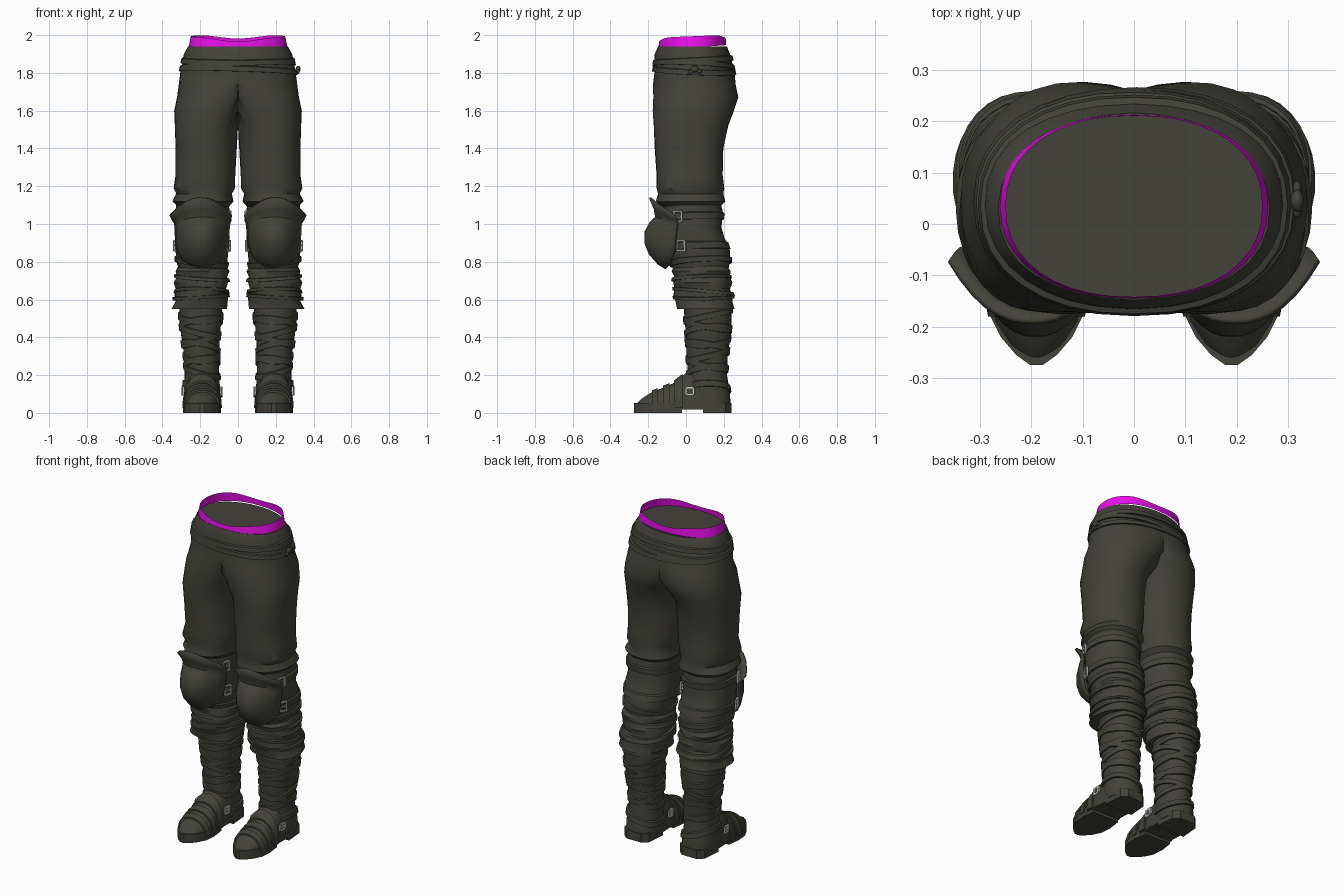
import bpy, bmesh, math
from mathutils import Vector, Matrix

if "Cube" in bpy.data.objects:
    bpy.data.objects.remove(bpy.data.objects["Cube"])


def material(name, colour):
    mat = bpy.data.materials.new(name)
    mat.use_nodes = True
    mat.diffuse_color = (*colour, 1)
    mat.node_tree.nodes["Principled BSDF"].inputs["Base Color"].default_value = (*colour, 1)
    return mat


CLOTH = material("dark olive cloth", (0.056, 0.054, 0.042))
MAGENTA = material("magenta lining", (0.85, 0.005, 0.85))
METAL = material("pale metal", (0.6, 0.6, 0.57))


def finish(name, bm, mat, mirror=True, angle=40):
    """Turn a bmesh into a named object with smooth shading and optional mirroring."""
    bmesh.ops.recalc_face_normals(bm, faces=bm.faces)
    me = bpy.data.meshes.new(name)
    bm.to_mesh(me)
    bm.free()
    me.materials.append(mat)
    me.shade_smooth()
    me.set_sharp_from_angle(angle=math.radians(angle))
    ob = bpy.data.objects.new(name, me)
    bpy.context.collection.objects.link(ob)
    if mirror:
        ob.modifiers.new("mirror", "MIRROR").use_mirror_merge = False
    return ob


def loft(rings, closed=True, caps=True, wrap=False):
    """Skin a list of equally long point rings."""
    bm = bmesh.new()
    rows = [[bm.verts.new(p) for p in ring] for ring in rings]
    pairs = list(zip(rows, rows[1:])) + ([(rows[-1], rows[0])] if wrap else [])
    for a, b in pairs:
        for i in range(len(a) if closed else len(a) - 1):
            j = (i + 1) % len(a)
            bm.faces.new((a[i], a[j], b[j], b[i]))
    if caps:
        bm.faces.new(rows[0])
        bm.faces.new(rows[-1])
    return bm


def lookup(table, z):
    """Interpolate a profile whose rows run from high to low."""
    if z >= table[0][0]:
        return table[0][1:]
    for a, b in zip(table, table[1:]):
        if a[0] >= z > b[0]:
            t = (a[0] - z) / (a[0] - b[0])
            return [p + (q - p) * t for p, q in zip(a[1:], b[1:])]
    return table[-1][1:]


def oval(size, a, grow=0.0):
    x0, x1, y0, y1 = size
    c, s = math.cos(a), math.sin(a)
    x = (x0 + x1) / 2 + ((x1 - x0) / 2 + grow) * math.copysign(abs(c) ** 0.9, c)
    y = (y0 + y1) / 2 + ((y1 - y0) / 2 + grow) * math.copysign(abs(s) ** 0.9, s)
    return x, y


def angles(n):
    return [2 * math.pi * i / n for i in range(n)]


def tube(name, table, ripple=0.003, n=32):
    """Leg section; anything past the centre plane is trimmed flat and removed."""
    rings = []
    for row in table:
        ring = []
        for a in angles(n):
            x, y = oval(row[1:], a, ripple * math.sin(3 * a + row[0] * 40))
            ring.append((max(x, 0), y, row[0]))
        rings.append(ring)
    bm = loft(rings)
    inner = [f for f in bm.faces if all(v.co.x < 1e-5 for v in f.verts)]
    bmesh.ops.delete(bm, geom=inner, context="FACES")
    bmesh.ops.remove_doubles(bm, verts=bm.verts, dist=1e-5)
    return finish(name, bm, CLOTH)


def band(name, table, z, height, thick, tilt=0.0, phase=0.0, mirror=True, n=32):
    """Raised wrap that follows a profile, tilted like wound cloth."""
    rings = []
    for dz, grow in ((-0.5, -0.01), (-0.45, thick), (0.3, thick), (0.5, -0.01)):
        ring = []
        for a in angles(n):
            h = z + dz * height + tilt * math.sin(a + phase)
            ring.append((*oval(lookup(table, h), a, grow), h))
        rings.append(ring)
    return finish(name, loft(rings, caps=False, wrap=True), CLOTH, mirror)


# Profiles: height, inner x, outer x, front y, back y
TROUSERS = [
    (1.94, -.262, .262, -.15, .215), (1.90, -.285, .285, -.163, .235),
    (1.80, -.305, .305, -.17, .255), (1.74, -.25, .312, -.172, .265),
    (1.67, -.13, .325, -.175, .275), (1.60, -.05, .335, -.175, .255),
    (1.52, 0, .337, -.172, .222), (1.40, .008, .332, -.163, .2),
    (1.26, .014, .33, -.153, .197), (1.19, .018, .342, -.158, .2),
    (1.16, .03, .325, -.15, .195), (1.12, .022, .345, -.158, .21),
    (1.09, .05, .315, -.12, .18)]
KNEE = [
    (1.12, .05, .325, -.12, .185), (1.06, .045, .33, -.12, .195),
    (.98, .05, .33, -.12, .188), (.93, .045, .335, -.12, .205),
    (.86, .05, .33, -.1, .23), (.80, .055, .325, -.085, .235), (.74, .07, .31, -.06, .22)]
CUFF = [
    (.79, .07, .31, -.05, .215), (.75, .05, .335, -.075, .237),
    (.72, .06, .325, -.065, .228), (.69, .05, .338, -.07, .242),
    (.655, .06, .325, -.06, .235), (.62, .052, .338, -.062, .25),
    (.59, .06, .335, -.055, .245), (.55, .058, .353, -.052, .252), (.552, .09, .3, 0, .23)]
SHAFT = [
    (.60, .085, .31, -.01, .238), (.50, .085, .31, -.008, .242),
    (.40, .098, .3, 0, .233), (.30, .1, .285, .005, .222),
    (.20, .1, .28, .01, .217), (.10, .092, .29, .02, .232), (.03, .092, .285, .03, .237)]

tube("trousers", TROUSERS)
tube("knee_sleeves", KNEE)
tube("gathered_cuffs", CUFF, 0.005)
tube("boot_shafts", SHAFT, 0.002)

# Waist lining with a wavy upper edge
low, high = [], []
for a in angles(40):
    s = math.sin(a)
    low.append((*oval((-.262, .262, -.147, .213), a), 1.935 + .012 * s))
    dip = .02 * abs(s) ** 8 - .004
    high.append((*oval((-.25, .25, -.142, .211), a), 1.99 + .008 * s - dip))
finish("waist_lining", loft([low, high], caps=False), MAGENTA, False)

# Sash wound round the hips, with its knot
for i, (z, tilt, phase) in enumerate(((1.868, .012, 0), (1.842, .018, 2.2), (1.815, .014, 4))):
    band(f"sash_wrap_{i}", TROUSERS, z, .034, .01, tilt, phase, False)
bm = bmesh.new()
for dy, dz, size in ((0, 0, .022), (.025, -.012, .014), (-.02, -.015, .014)):
    place = Matrix.Translation((.318, .045 + dy, 1.82 + dz)) @ Matrix.Diagonal((.6, 1, .8, 1))
    bmesh.ops.create_icosphere(bm, subdivisions=2, radius=size, matrix=place)
finish("sash_knot", bm, CLOTH, False)

# Knee straps, cuff cords and shin wraps
for z in (1.04, .885):
    band("knee_strap", KNEE, z, .045, .009, .008, 1)
band("knee_fold", KNEE, .80, .035, .01, .02, 1)
for z, tilt, phase in ((.715, .012, 1), (.645, .014, 3), (.615, .01, 5)):
    band("cuff_cord", CUFF, z, .022, .01, tilt, phase)
for i in range(8):
    band("shin_wrap", SHAFT, .515 - .042 * i, .038, .008, .03 * (-1) ** i, .6 * i)

# Knee pads: centre z, x range, front y, edge y, droop of the edges
PAD = [(1.14, .035, .36, -.19, -.07, .09), (1.08, .04, .345, -.165, -.05, .06),
       (1.035, .045, .335, -.158, -.045, .03), (1.01, .048, .332, -.185, -.045, .02),
       (.96, .05, .33, -.213, -.05, 0), (.90, .055, .328, -.215, -.055, 0),
       (.84, .065, .318, -.19, -.06, -.01), (.79, .09, .295, -.145, -.075, -.025),
       (.765, .12, .265, -.105, -.075, -.03)]
rings = []
for z, x0, x1, front, edge, droop in PAD:
    ts = [i / 7 - 1 for i in range(15)]
    rings.append([((x0 + x1) / 2 + t * (x1 - x0) / 2, front + (edge - front) * abs(t) ** 2.3,
                   z - droop * t * t) for t in ts])
pad = finish("knee_pads", loft(rings, closed=False, caps=False), CLOTH)
shell = pad.modifiers.new("thickness", "SOLIDIFY")
shell.thickness, shell.offset = .012, 0


def buckle(name, centre, turn, w, h, bar=.008):
    """Open square frame with a prong, facing along its local x."""
    bm = bmesh.new()
    base = Matrix.Translation(centre) @ Matrix.Rotation(turn, 4, "Z")
    for y, z, sy, sz in ((0, h / 2, w, bar), (0, -h / 2, w, bar), (w / 2, 0, bar, h),
                         (-w / 2, 0, bar, h), (0, 0, w, bar / 2)):
        bmesh.ops.create_cube(bm, size=1, matrix=base @ Matrix.Translation((0, y, z))
                              @ Matrix.Diagonal((.01, sy, sz, 1)))
    finish(name, bm, METAL)


for z in (1.04, .885):
    for name, a in (("outer_buckle", -.45), ("inner_buckle", math.pi + .45)):
        x, y = oval(lookup(KNEE, z), a, .012)
        buckle(name, (x, y, z), a * .8 if a < 0 else .36, .042, .055)

# Shoes: y, half width, top height
FOOT = [(.12, .09, .24), (.03, .093, .235), (-.02, .093, .195), (-.07, .095, .155),
        (-.13, .095, .13), (-.19, .082, .105), (-.235, .055, .075), (-.262, .025, .05)]


def arch(y, grow=0.0):
    w, top = lookup([(a, b, c) for a, b, c in FOOT], y)
    return [(.19 + (w + grow) * math.cos(math.pi * i / 14), y,
             .025 + (top + grow - .025) * math.sin(math.pi * i / 14) ** .8 if 0 < i < 14 else .025)
            for i in range(15)]


finish("shoe_uppers", loft([arch(row[0]) for row in FOOT]), CLOTH)
for y, width in ((-.04, .045), (-.105, .035), (-.165, .03)):
    finish("shoe_strap", loft([arch(y + width / 2, .004), arch(y + width / 2, .01),
                               arch(y - width / 2, .01), arch(y - width / 2, .004)]), CLOTH)


def slab(name, outline, z0, z1):
    """Flat part from half an outline (y, half width)."""
    side = [(.19 + w, y) for y, w in outline] + [(.19 - w, y) for y, w in reversed(outline)]
    finish(name, loft([[(x, y, z) for x, y in side] for z in (z0, z1)]), CLOTH, angle=30)


slab("soles", [(.24, .05), (.21, .085), (.1, .095), (0, .09), (-.1, .1), (-.17, .095),
               (-.22, .07), (-.255, .04), (-.275, .012)], .018, .052)
slab("heels", [(.24, .05), (.21, .085), (.09, .095)], 0, .03)
slab("fore_soles", [(-.02, .09), (-.1, .1), (-.17, .095), (-.22, .07), (-.255, .04),
                    (-.275, .012)], 0, .03)

# Ankle straps and their metal clasps
band("ankle_strap", SHAFT, .13, .04, .01, .03, 3.1 / 2)
for name, x, turn in (("outer_clasp", .291, -.1), ("inner_clasp", .089, .1)):
    buckle(name, (x, .02, .115), turn, .04, .035, .012)
